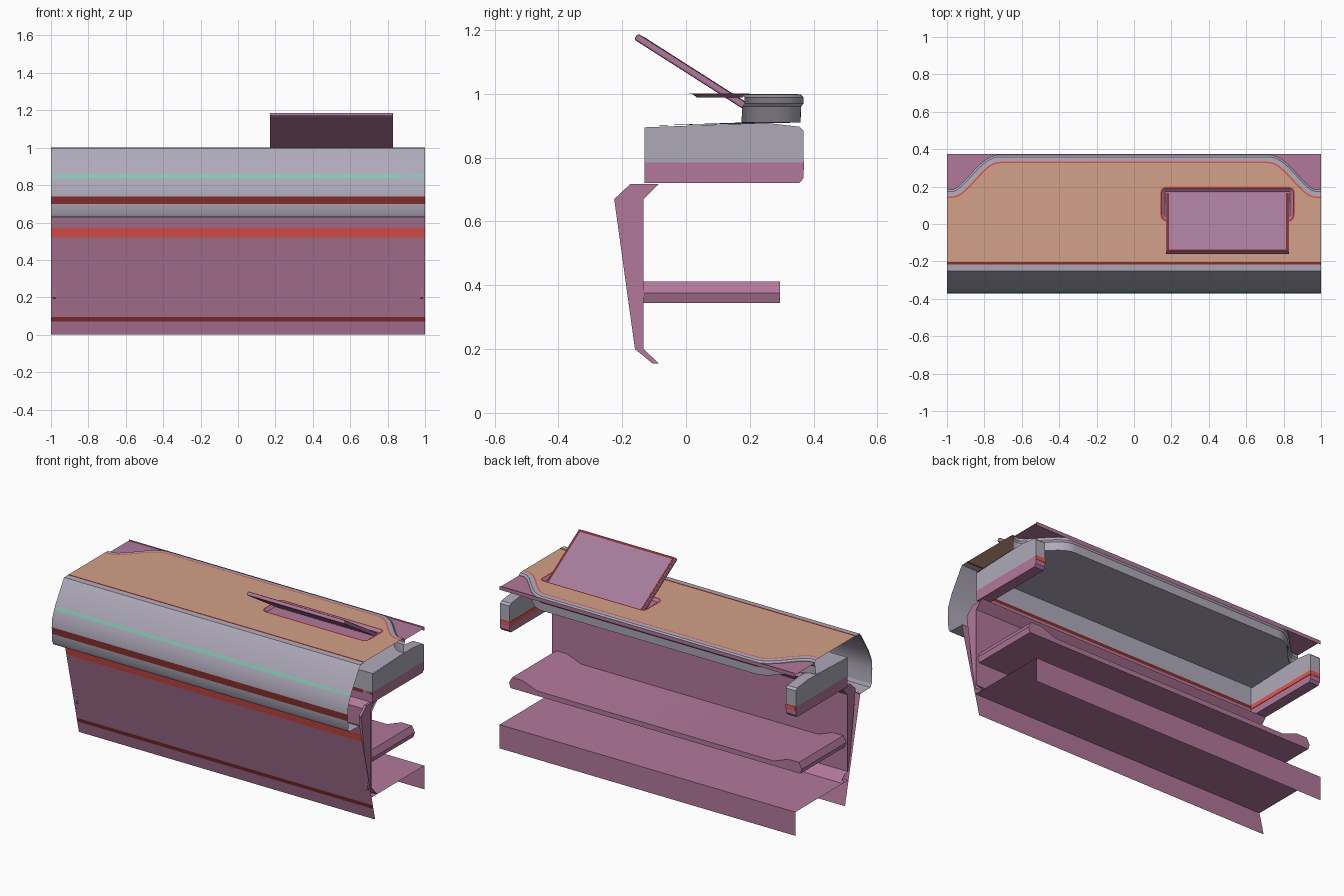
import bpy, math
from mathutils import Vector
from mathutils.geometry import tessellate_polygon

if "Cube" in bpy.data.objects:
    bpy.data.objects.remove(bpy.data.objects["Cube"])


def make_mat(name, rgb):
    m = bpy.data.materials.new(name)
    lin = [(c / 255 / 12.92 if c < 11 else ((c / 255 + 0.055) / 1.055) ** 2.4) for c in rgb]
    m.diffuse_color = (*lin, 1)
    m.use_nodes = True
    m.node_tree.nodes["Principled BSDF"].inputs["Base Color"].default_value = m.diffuse_color
    return m


PURPLE = make_mat("purple", (178, 120, 155))
SCREEN = make_mat("screen_violet", (166, 124, 155))
GREY = make_mat("lilac_grey", (174, 170, 185))
TAN = make_mat("tan", (212, 161, 135))
DARK = make_mat("dark_red", (132, 46, 42))
RED = make_mat("bright_red", (232, 84, 75))
TEAL = make_mat("teal", (125, 205, 175))


def mesh(name, verts, faces, mat):
    me = bpy.data.meshes.new(name)
    me.from_pydata([tuple(v) for v in verts], [], faces)
    me.materials.append(mat)
    ob = bpy.data.objects.new(name, me)
    bpy.context.collection.objects.link(ob)
    bpy.ops.object.select_all(action='DESELECT')
    ob.select_set(True)
    bpy.context.view_layer.objects.active = ob
    bpy.ops.object.shade_smooth_by_angle(angle=math.radians(30))
    return ob


def grid(name, rows, mat, closed=False):
    """Surface through rows of points of equal length."""
    n = len(rows[0])
    faces = []
    for i in range(len(rows) - 1):
        for j in range(n if closed else n - 1):
            k = (j + 1) % n
            faces.append((i * n + j, i * n + k, (i + 1) * n + k, (i + 1) * n + j))
    return mesh(name, [p for r in rows for p in r], faces, mat)


def strip(name, profile, mat, x0=-1, x1=1):
    """Thin sheet: (y, z) profile drawn along x."""
    return grid(name, [[(x0, y, z), (x1, y, z)] for y, z in profile], mat)


def prism(name, poly, x0, x1, mat):
    """Closed solid: counter-clockwise (y, z) outline drawn along x."""
    n = len(poly)
    verts = [(x, y, z) for x in (x0, x1) for y, z in poly]
    faces = [tuple(reversed(range(n))), tuple(range(n, 2 * n))]
    faces += [(i, (i + 1) % n, n + (i + 1) % n, n + i) for i in range(n)]
    return mesh(name, verts, faces, mat)


# Sloping front panel with coloured bands
def panel_y(z):
    return -0.108 - 0.235 * z


for i, (z0, z1, m) in enumerate([(0, .07, PURPLE), (.07, .095, DARK), (.095, .52, PURPLE),
                                 (.52, .57, RED), (.57, .63, PURPLE)]):
    strip(f"front_panel_band_{i}", [(panel_y(z0), z0), (panel_y(z1), z1)], m)
strip("front_panel_lining", [(panel_y(.63) + .004, .63), (panel_y(0) + .004, 0)], PURPLE)

# Upper front hood with a plain lining
strip("hood_lower", [(-.25, .626), (-.355, .63), (-.366, .65), (-.37, .70)], GREY)
strip("hood_stripe", [(-.37, .70), (-.371, .74)], DARK)
hood = [(-.371, .74), (-.368, .79), (-.338, .86), (-.262, .985), (-.25, .998), (-.217, 1.0)]
strip("hood_upper", hood, GREY)
strip("hood_lining", [(y + .005, z - .004) for y, z in reversed(hood)] + [(-.364, .69), (-.36, .65)], GREY)
strip("top_front_edging", [(-.217, 1.0), (-.204, 1.0)], DARK)


# Teal line with two slanted dashes at its right end
def teal(name, x0, x1):
    mesh(name, [(x0, -.348, .841), (x1, -.348, .841), (x1 + .025, -.3405, .857), (x0 + .025, -.3405, .857)],
         [(0, 1, 2, 3)], TEAL)


teal("teal_line", -1, .865)
teal("teal_dash_1", .885, .915)
teal("teal_dash_2", .935, .975)


# Curved back edge of the counter top
def edge_point(x):
    t = min(1, max(0, (0.97 - abs(x)) / 0.25))
    return Vector((x, .14 + .185 * t * t * (3 - 2 * t), 0))


right = [0.71 + .29 * i / 16 for i in range(17)]
xs = [-x for x in reversed(right)] + right


def edge_row(off, z):
    row = []
    for x in xs:
        t = edge_point(min(1, x + .004)) - edge_point(max(-1, x - .004))
        n = Vector((-t.y, t.x, 0)).normalized()
        p = edge_point(x) + n * off
        row.append((max(-1, min(1, p.x)), p.y, z))
    return row


# Rounded pocket outline for the screen
def pocket(d, z):
    pts = []
    for cx, cy, r, a0 in ((.83, .17, .03, 0), (.17, .17, .03, 90), (.18, .05, .04, 180), (.82, .05, .04, 270)):
        for k in range(5):
            a = math.radians(a0 + 22.5 * k)
            pts.append((cx + (r - d) * math.cos(a), cy + (r - d) * math.sin(a), z))
    return pts


# Tan counter top with a hole for the pocket
outer = [Vector((-1, -.204, 1)), Vector((1, -.204, 1))] + [Vector(p) for p in reversed(edge_row(0, 1))]
hole = [Vector(p) for p in reversed(pocket(0, 1))]
pts = outer + hole
tris = []
for a, b, c in tessellate_polygon([outer, hole]):
    up = (pts[b] - pts[a]).cross(pts[c] - pts[a]).z > 0
    tris.append((a, b, c) if up else (a, c, b))
mesh("counter_top", pts, tris, TAN)
grid("pocket_edging", [pocket(0, 1), pocket(.008, 1.001)], RED, True)
grid("pocket_wall", [pocket(.008, 1.001), pocket(.025, .988)], PURPLE, True)
mesh("pocket_floor", pocket(.025, .988), [tuple(range(20))], PURPLE)

# Rim, rear plate and ceiling following the curve
grid("top_back_edging", [edge_row(0, 1), edge_row(.008, 1.0)], RED)
grid("top_rim", [edge_row(.008, 1.0), edge_row(.034, .998), edge_row(.044, .988), edge_row(.044, .97),
                 edge_row(.036, .96), edge_row(.034, .91)], GREY)
grid("rear_plate", [edge_row(.036, .985), [(x, .373, .985) for x in xs]], PURPLE)
strip("rear_plate_lip", [(.373, .993), (.373, .97)], PURPLE)
grid("ceiling", [edge_row(.034, .91), [(x, -.13, .9) for x in xs]], GREY)

# Inner wall under the ceiling
strip("inner_wall_top", [(-.13, .9), (-.13, .785)], GREY)
strip("inner_wall_stripe", [(-.13, .785), (-.13, .765)], DARK)
strip("inner_wall_base", [(-.13, .765), (-.13, .72), (-.085, .717)], PURPLE)
strip("inner_wall_lower", [(-.085, .717), (-.133, .67), (-.133, .2), (-.085, .145)], PURPLE)

# End brackets, end legs (mirrored pair)
for s, side in ((-1, "left"), (1, "right")):
    def pair(name, poly, a, b, m):
        prism(f"{side}_{name}", poly, min(s * a, s * b), max(s * a, s * b), m)
    pair("bracket_top", [(-.13, .785), (.368, .785), (.368, .885), (.355, .897), (.25, .909), (-.13, .895)],
         .935, 1, GREY)
    pair("bracket_base", [(-.13, .72), (.355, .72), (.368, .735), (.368, .785), (-.13, .785)], .935, 1, PURPLE)
    pair("bracket_stripe", [(-.129, .762), (.37, .762), (.37, .788), (-.129, .788)], .932, .997, RED)
    pair("leg", [(-.225, .67), (-.16, .2), (-.105, .155), (-.085, .155), (-.133, .2), (-.133, .67),
                 (-.085, .717), (-.175, .717)], .975, .99, PURPLE)

# Middle shelf with raised ends
section = [(-.98, .345), (.98, .345), (.99, .375), (.97, .412), (.9, .412), (.8, .375),
           (-.8, .375), (-.9, .412), (-.97, .412), (-.99, .375)]
n = len(section)
mesh("middle_shelf", [(x, y, z) for y in (-.133, .295) for x, z in section],
     [tuple(range(n)), tuple(reversed(range(n, 2 * n)))] +
     [((i + 1) % n, i, n + i, n + (i + 1) % n) for i in range(n)], PURPLE)

# Bottom shelf and rear skirt
strip("bottom_shelf", [(-.14, .145), (.372, .145), (.372, 0)], PURPLE)


# Tilted display
def slab(name, size, up, mat, bevel):
    bpy.ops.mesh.primitive_cube_add(size=1)
    ob = bpy.context.object
    ob.name = name
    ob.scale = size
    bpy.ops.object.transform_apply(scale=True)
    tilt = math.atan2(.22, .345)
    ob.rotation_euler.x = -tilt
    ob.location = (.5, .018 + up * math.sin(tilt), 1.068 + up * math.cos(tilt))
    ob.data.materials.append(mat)
    b = ob.modifiers.new("bevel", 'BEVEL')
    b.width = bevel
    b.segments = 2


slab("screen_body", (.66, .415, .022), 0, PURPLE, .006)
slab("screen_edging", (.648, .403, .002), .0105, DARK, .0005)
slab("screen_face", (.625, .38, .002), .0115, SCREEN, .0005)
